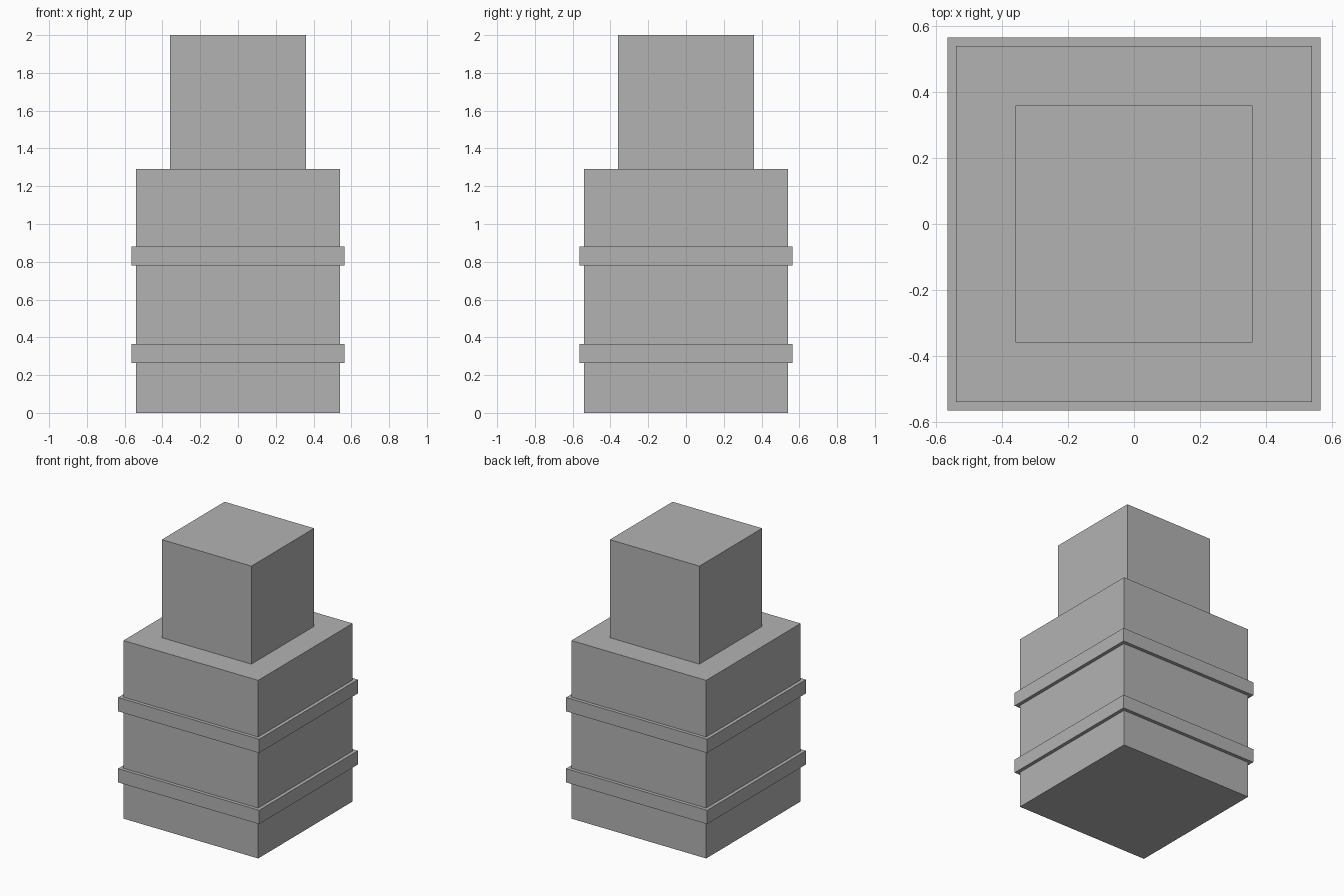
import bpy

if "Cube" in bpy.data.objects:
    bpy.data.objects.remove(bpy.data.objects["Cube"])

stone = bpy.data.materials.new("plain grey")
stone.diffuse_color = (0.45, 0.45, 0.45, 1.0)
stone.use_nodes = True
stone.node_tree.nodes["Principled BSDF"].inputs["Base Color"].default_value = stone.diffuse_color


def block(name, width, bottom, top):
    """Square block centred on the vertical axis, between two heights."""
    bpy.ops.mesh.primitive_cube_add(size=1, location=(0, 0, (bottom + top) / 2))
    obj = bpy.context.object
    obj.name = name
    for v in obj.data.vertices:
        v.co.x *= width
        v.co.y *= width
        v.co.z *= top - bottom
    obj.data.materials.append(stone)
    return obj


# Main body
block("body", 1.08, 0.0, 1.29)

# Two raised bands around the body
for name, bottom in (("lower_band", 0.265), ("upper_band", 0.78)):
    block(name, 1.13, bottom, bottom + 0.10)

# Cube on top
block("top_cube", 0.718, 1.29, 2.0)
